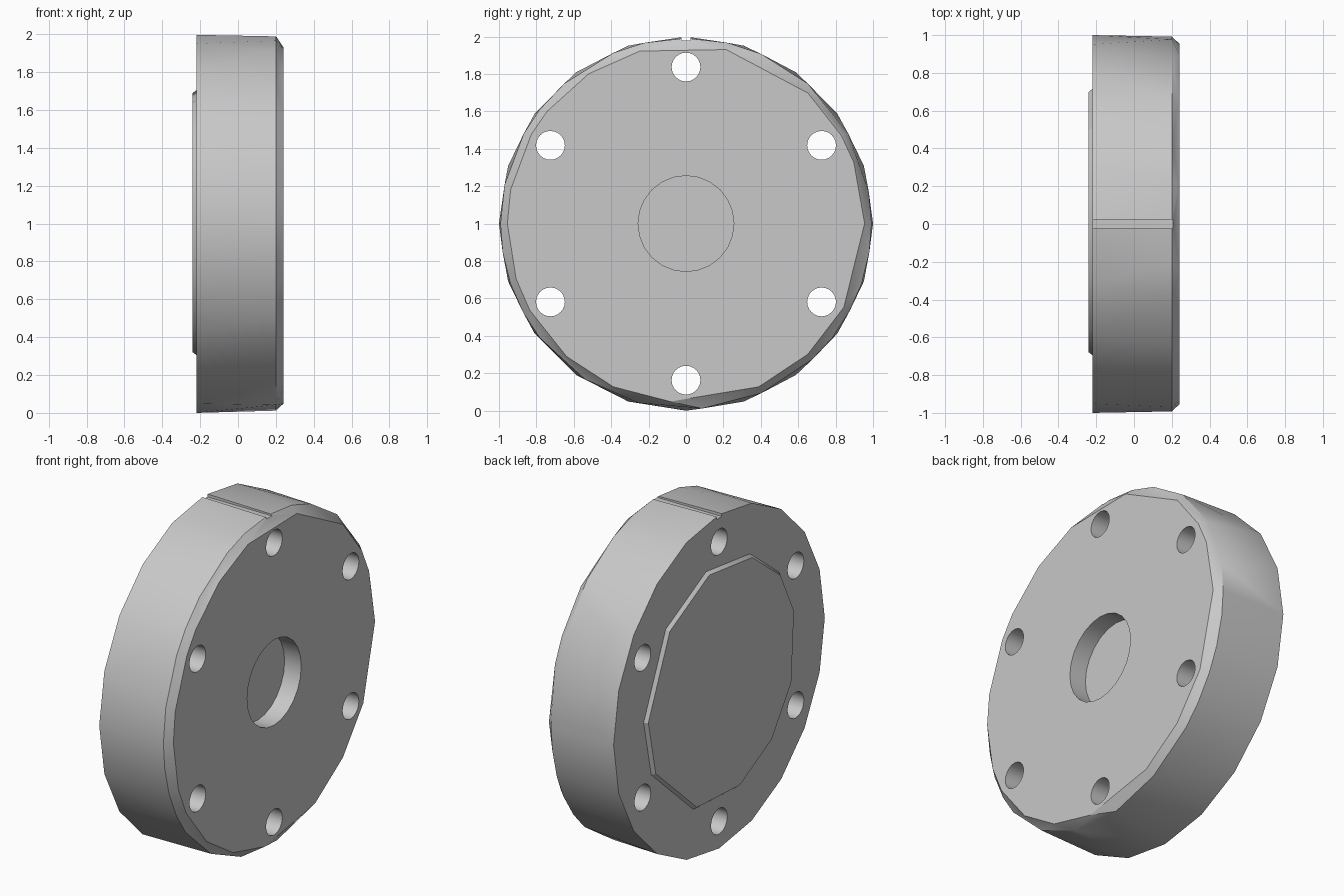
import bpy, bmesh
from math import radians, sin, cos, pi
from mathutils import Vector, Matrix

cube = bpy.data.objects.get("Cube")
if cube:
    bpy.data.objects.remove(cube, do_unlink=True)

grey = bpy.data.materials.new("plain_grey")
grey.use_nodes = True
colour = (0.58, 0.58, 0.58, 1)
grey.diffuse_color = colour
grey.node_tree.nodes["Principled BSDF"].inputs["Base Color"].default_value = colour


def make_object(name, bm):
    mesh = bpy.data.meshes.new(name)
    bm.to_mesh(mesh)
    bm.free()
    mesh.materials.append(grey)
    obj = bpy.data.objects.new(name, mesh)
    bpy.context.collection.objects.link(obj)
    return obj


def ring(x, radius, angles):
    return [Vector((x, radius * cos(radians(a)), 1 + radius * sin(radians(a)))) for a in angles]


def faceted_disc(name, rings):
    """Convex disc spanning several rings of uneven facets."""
    bm = bmesh.new()
    for points in rings:
        for p in points:
            bm.verts.new(p)
    bmesh.ops.convex_hull(bm, input=bm.verts[:])
    bmesh.ops.dissolve_limit(bm, angle_limit=radians(0.5), verts=bm.verts[:], edges=bm.edges[:])
    bmesh.ops.recalc_face_normals(bm, faces=bm.faces[:])
    return make_object(name, bm)


def add_cylinder(bm, radius, x0, x1, y, z, sides):
    matrix = Matrix.Translation(((x0 + x1) / 2, y, z)) @ Matrix.Rotation(pi / 2, 4, 'Y')
    bmesh.ops.create_cone(bm, cap_ends=True, segments=sides, radius1=radius,
                          radius2=radius, depth=x1 - x0, matrix=matrix)


def smooth(obj):
    bpy.ops.object.select_all(action='DESELECT')
    obj.select_set(True)
    bpy.context.view_layer.objects.active = obj
    bpy.ops.object.shade_smooth_by_angle(angle=radians(28))


# Flange body: even back rim, uneven shoulder and chamfered front rim
back_rim = range(0, 360, 18)
shoulder = [-85, -66, -47, -38, -28, -19, -9, 0, 10, 29, 49, 66, 77, 90,
            103, 113, 131, 142, 151, 168, 180, 189, 199, 209, 218, 237, 255]
front_rim = [77, 47, 29.5, 20, 0, -28, -47, -66, -95, -114, -132, -151,
             -162, 180, 169, 150, 141, 123, 105]
body = faceted_disc("flange_body", [ring(-0.22, 1.0, back_rim),
                                    ring(0.20, 0.992, shoulder),
                                    ring(0.24, 0.955, front_rim)])

# Cutters: bolt holes, blind centre bore and top locating slot
bm = bmesh.new()
for i in range(6):
    a = pi / 2 + i * pi / 3
    add_cylinder(bm, 0.077, -0.5, 0.5, 0.837 * cos(a), 1 + 0.837 * sin(a), 24)
add_cylinder(bm, 0.256, 0.13, 0.5, 0, 1, 24)
bmesh.ops.create_cube(bm, size=1, matrix=Matrix.Translation((0, 0, 2.03))
                      @ Matrix.Diagonal((1, 0.048, 0.1, 1)))
cutter = make_object("hole_cutter", bm)
cutter.hide_render = True

cut = body.modifiers.new("holes", 'BOOLEAN')
cut.operation = 'DIFFERENCE'
cut.solver = 'EXACT'
cut.object = cutter
bpy.context.view_layer.objects.active = body
bpy.ops.object.modifier_apply(modifier=cut.name)
bpy.data.objects.remove(cutter, do_unlink=True)
smooth(body)

# Shallow raised pad on the back face
pad_rim = [2, 45, 80, 114, 142, 166, 201, 228, 256, 290, 334]
pad = faceted_disc("raised_pad", [ring(-0.24, 0.70, pad_rim),
                                  ring(-0.215, 0.72, pad_rim)])
smooth(pad)
